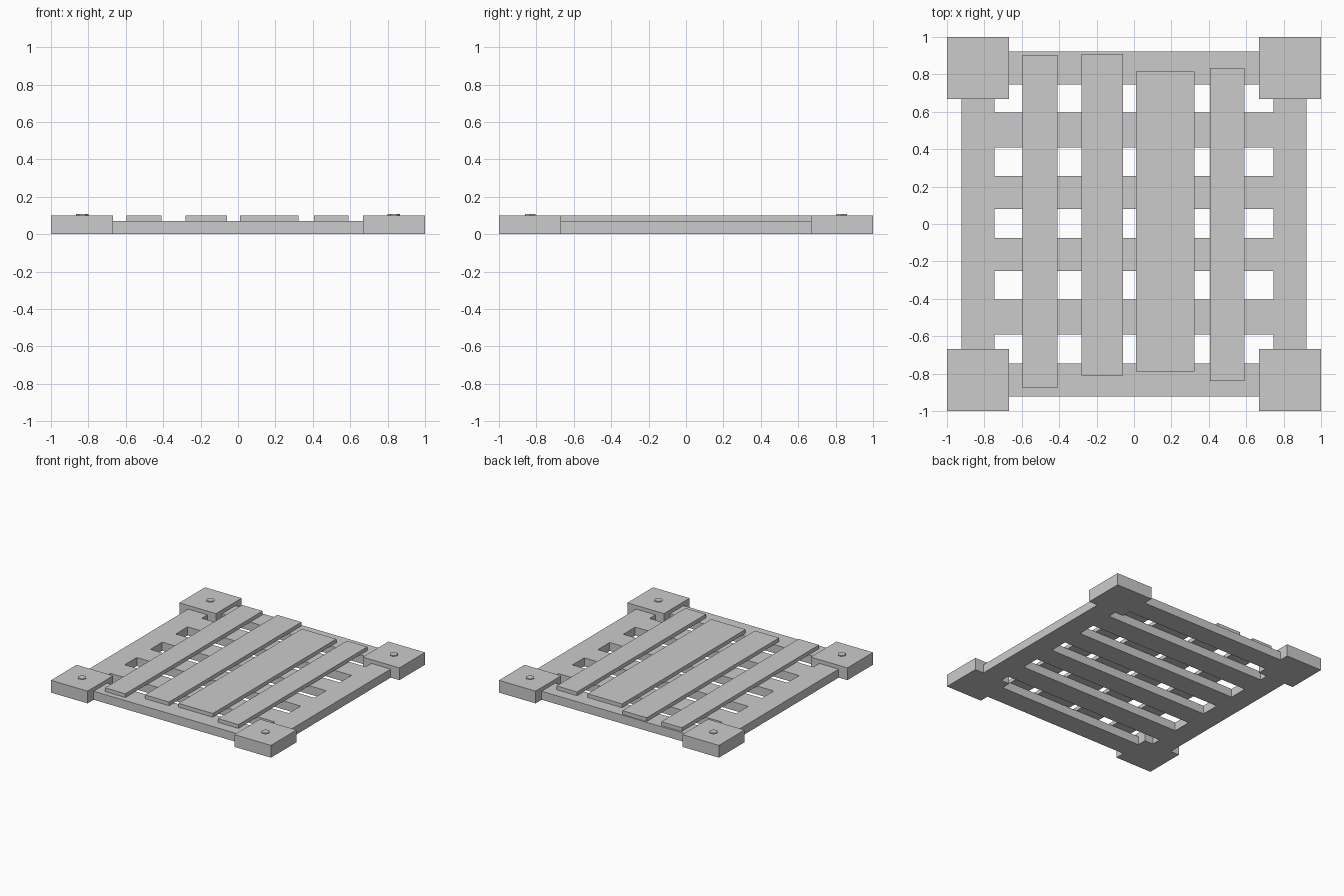
import bpy
from math import radians

if "Cube" in bpy.data.objects:
    bpy.data.objects.remove(bpy.data.objects["Cube"])


def box(name, x0, x1, y0, y1, z0, z1):
    bpy.ops.mesh.primitive_cube_add(
        size=1, location=((x0 + x1) / 2, (y0 + y1) / 2, (z0 + z1) / 2))
    ob = bpy.context.object
    ob.name = name
    ob.scale = (x1 - x0, y1 - y0, z1 - z0)
    bpy.ops.object.transform_apply(location=False, rotation=False, scale=True)
    return ob


POST = 0.667              # inner edge of the corner blocks
OUT, INN = 0.921, 0.745   # outer and inner edges of the frame
BASE, TOP = 0.07, 0.101   # frame height, slat / block height

# Corner blocks with hexagonal bolt heads
for sx in (-1, 1):
    for sy in (-1, 1):
        xs, ys = sorted((sx, sx * POST)), sorted((sy, sy * POST))
        box("corner_block", *xs, *ys, 0, TOP)
        bpy.ops.mesh.primitive_cylinder_add(
            vertices=6, radius=0.033, depth=0.017,
            location=(sx * 0.833, sy * 0.833, 0.0995), rotation=(0, 0, radians(30)))
        bpy.context.object.name = "bolt_head"

# Outer frame rails
for s in (-1, 1):
    a, b = sorted((s * INN, s * OUT))
    box("side_rail", a, b, -POST, POST, 0, BASE)
    box("end_rail", -POST, POST, a, b, 0, BASE)

# Lower cross bars
for y0, y1 in ((0.41, 0.595), (0.08, 0.256), (-0.25, -0.074), (-0.59, -0.405)):
    box("cross_bar", -INN, INN, y0, y1, 0, BASE)

# Uneven top slats
for x0, x1, y0, y1 in ((-0.595, -0.41, -0.877, 0.904),
                       (-0.28, -0.06, -0.809, 0.91),
                       (0.01, 0.323, -0.788, 0.815),
                       (0.406, 0.592, -0.839, 0.835)):
    box("top_slat", x0, x1, y0, y1, BASE, TOP)
